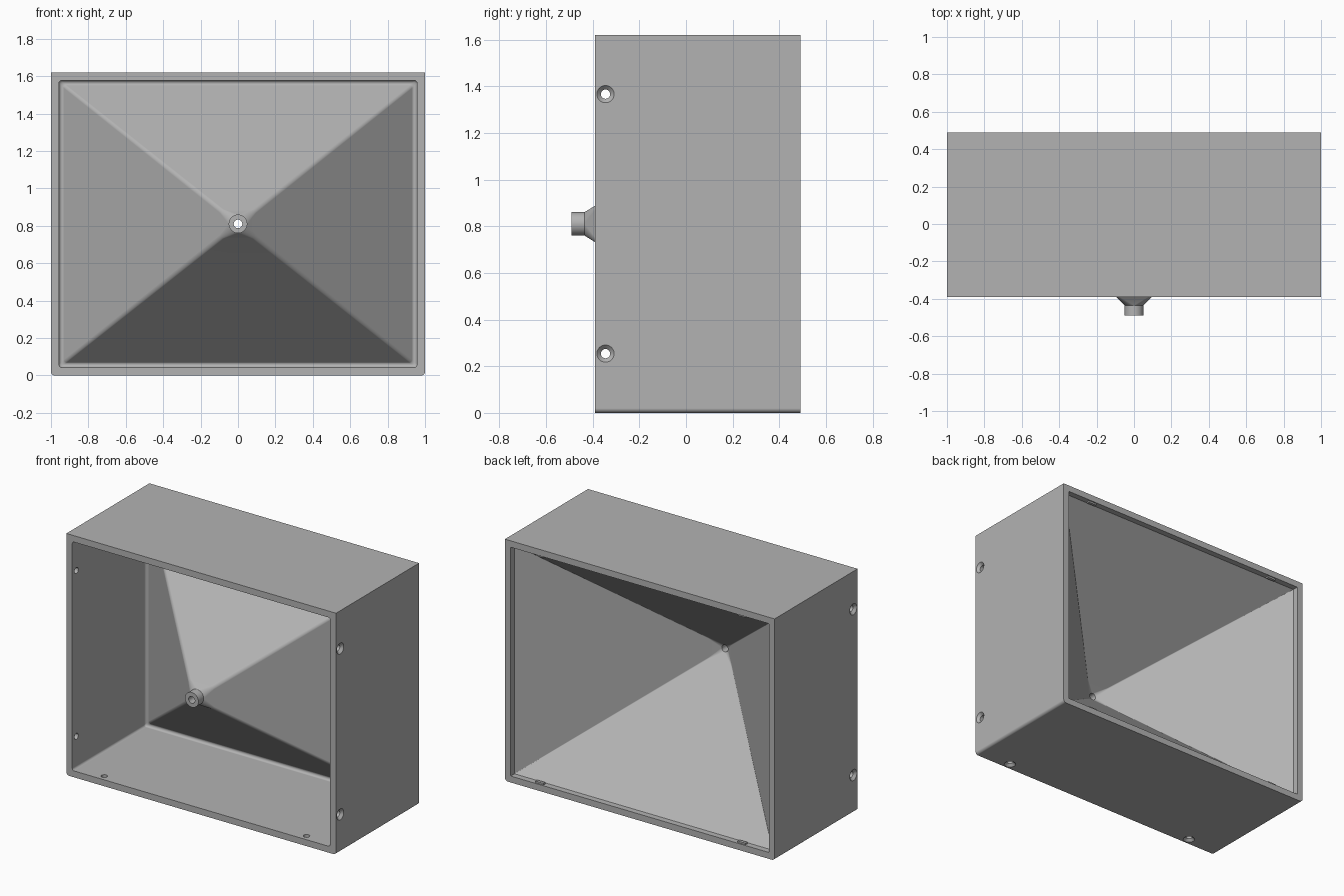
import bpy, bmesh
from math import sin, cos, pi, radians
from mathutils import Matrix, Vector

default = bpy.data.objects.get("Cube")
if default:
    bpy.data.objects.remove(default, do_unlink=True)

MID = 0.81          # height of the centre line
STEPS = 8           # segments per rounded corner
FRONT, BACK = -0.39, 0.49
IN_X, IN_Z = 0.957, 0.767

grey = bpy.data.materials.new("matte grey")
grey.use_nodes = True
colour = (0.45, 0.45, 0.45, 1)
grey.diffuse_color = colour
grey.node_tree.nodes["Principled BSDF"].inputs["Base Color"].default_value = colour


def make_object(name, bm):
    bmesh.ops.recalc_face_normals(bm, faces=bm.faces)
    mesh = bpy.data.meshes.new(name)
    bm.to_mesh(mesh)
    bm.free()
    mesh.materials.append(grey)
    obj = bpy.data.objects.new(name, mesh)
    bpy.context.collection.objects.link(obj)
    return obj


def ring(bm, y, hx, hz, r_top, r_bottom=None):
    """Rounded rectangle, or a circle when the radius equals both half sizes."""
    if r_bottom is None:
        r_bottom = r_top
    verts = []
    for k, (sx, sz) in enumerate([(1, 1), (-1, 1), (-1, -1), (1, -1)]):
        r = r_top if sz > 0 else r_bottom
        for i in range(STEPS + 1):
            a = (k + i / STEPS) * pi / 2
            verts.append(bm.verts.new((sx * (hx - r) + r * cos(a), y,
                                       MID + sz * (hz - r) + r * sin(a))))
    return verts


# Housing: one closed loft through outer box, front cavity, funnel, nozzle and rear
fillet = 0.016
fillet_y = 0.373
sections = [
    (BACK, 1, MID, 0, 0.02),
    (FRONT, 1, MID, 0, 0.02),
    (FRONT, IN_X, IN_Z, 0.015),
]
for i in range(8):                       # rounded joint of wall and funnel
    a = radians(133) * i / 7
    inset = fillet * (1 - cos(a))
    sections.append((fillet_y + fillet * sin(a), IN_X - inset, IN_Z - inset, 0.015))
sections += [
    (FRONT, 0.096, 0.078, 0.02),         # funnel, front side
    (-0.435, 0.05, 0.05, 0.05),          # nozzle
    (-0.49, 0.05, 0.05, 0.05),
    (-0.49, 0.023, 0.023, 0.023),
    (-0.412, 0.023, 0.023, 0.023),
    (-0.36, 0.086, 0.07, 0.006),         # funnel, rear side
    (0.45, IN_X, IN_Z, 0.003),
    (BACK, IN_X, IN_Z, 0.003),
]
bm = bmesh.new()
rings = [ring(bm, *s) for s in sections]
for a, b in zip(rings, rings[1:] + rings[:1]):
    for i in range(len(a)):
        j = (i + 1) % len(a)
        bm.faces.new((a[i], a[j], b[j], b[i]))
bmesh.ops.remove_doubles(bm, verts=bm.verts, dist=1e-5)
housing = make_object("housing", bm)


# Countersunk screw holes in both sides and the floor
def hole_cutter(bm, position, inward):
    turn = Vector((0, 0, 1)).rotation_difference(Vector(inward)).to_matrix()
    profile = [(0.047, -0.01), (0.02, 0.017), (0.02, 0.08)]
    loops = []
    for r, depth in profile:
        loops.append([bm.verts.new(Vector(position) + turn @ Vector(
            (r * cos(i * pi / 12), r * sin(i * pi / 12), depth))) for i in range(24)])
    for a, b in zip(loops, loops[1:]):
        for i in range(24):
            j = (i + 1) % 24
            bm.faces.new((a[i], a[j], b[j], b[i]))
    bm.faces.new(loops[0])
    bm.faces.new(loops[-1])


bm = bmesh.new()
HOLE_Y = -0.345
for s in (-1, 1):
    hole_cutter(bm, (s * 0.75, HOLE_Y, 0), (0, 0, 1))
    for t in (-1, 1):
        hole_cutter(bm, (s, HOLE_Y, MID + t * 0.556), (-s, 0, 0))
cutter = make_object("hole_cutter", bm)
cutter.hide_render = True

bpy.context.view_layer.objects.active = housing
cut = housing.modifiers.new("Holes", 'BOOLEAN')
cut.operation = 'DIFFERENCE'
cut.solver = 'EXACT'
cut.object = cutter
bpy.ops.object.modifier_apply(modifier=cut.name)
bpy.data.objects.remove(cutter, do_unlink=True)

# Smooth rounded parts, keep the large faces flat
bpy.ops.object.select_all(action='DESELECT')
housing.select_set(True)
bpy.ops.object.shade_smooth_by_angle(angle=radians(30))
weighted = housing.modifiers.new("Flat faces", 'WEIGHTED_NORMAL')
weighted.keep_sharp = True

# Small snap ridges on the rear lip
bm = bmesh.new()
for sx in (-1, 1):
    for sz in (-1, 1):
        bmesh.ops.create_cube(bm, size=1, matrix=Matrix.Translation(
            (sx * 0.75, 0.472, MID + sz * (IN_Z - 0.003))) @ Matrix.Diagonal((0.06, 0.02, 0.016, 1)))
make_object("snap_ridges", bm)
